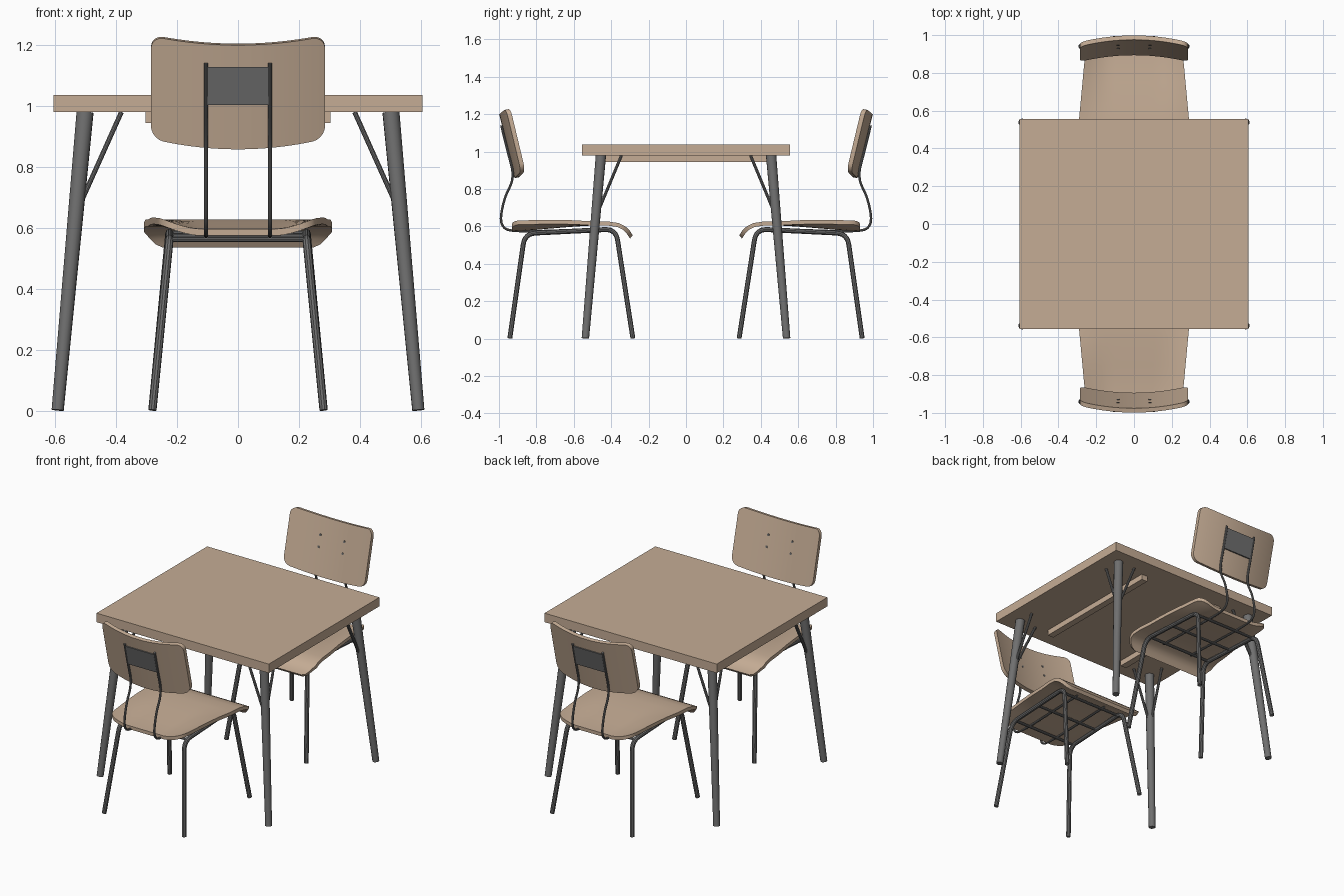
import bpy, bmesh, math
from mathutils import Vector

if "Cube" in bpy.data.objects:
    bpy.data.objects.remove(bpy.data.objects["Cube"])


def material(name, col):
    m = bpy.data.materials.new(name)
    m.diffuse_color = (*col, 1)
    m.use_nodes = True
    m.node_tree.nodes["Principled BSDF"].inputs["Base Color"].default_value = m.diffuse_color
    return m


WOOD = material("light_wood", (0.56, 0.415, 0.30))
METAL = material("grey_metal", (0.16, 0.16, 0.16))


def finish(name, bm, mat, smooth=True):
    bmesh.ops.recalc_face_normals(bm, faces=bm.faces)
    me = bpy.data.meshes.new(name)
    bm.to_mesh(me)
    bm.free()
    ob = bpy.data.objects.new(name, me)
    bpy.context.collection.objects.link(ob)
    me.materials.append(mat)
    if smooth:
        bpy.ops.object.select_all(action='DESELECT')
        ob.select_set(True)
        bpy.context.view_layer.objects.active = ob
        bpy.ops.object.shade_smooth_by_angle(angle=math.radians(35))
    return ob


def box(name, x, y, z, mat):
    bm = bmesh.new()
    bmesh.ops.create_cube(bm, size=1)
    for v in bm.verts:
        v.co = [lo + (c + 0.5) * (hi - lo) for c, (lo, hi) in zip(v.co, (x, y, z))]
    return finish(name, bm, mat, False)


def fillet(pts, r):
    """Round every inner corner of a path."""
    pts = [Vector(p) for p in pts]
    out = [pts[0]]
    for a, b, c in zip(pts, pts[1:], pts[2:]):
        p = b + (a - b).normalized() * min(r, (a - b).length * 0.5)
        q = b + (c - b).normalized() * min(r, (c - b).length * 0.5)
        for i in range(7):
            t = i / 6
            out.append(p * (1 - t) ** 2 + b * 2 * t * (1 - t) + q * t * t)
    return out + [pts[-1]]


def tube(name, pts, r0, r1=None, res=3):
    """Round metal tube along a path, optionally tapered."""
    cu = bpy.data.curves.new(name, 'CURVE')
    cu.dimensions = '3D'
    cu.bevel_depth = 1
    cu.bevel_resolution = res
    cu.use_fill_caps = True
    sp = cu.splines.new('POLY')
    sp.points.add(len(pts) - 1)
    for i, p in enumerate(pts):
        sp.points[i].co = (*p, 1)
        t = i / (len(pts) - 1)
        sp.points[i].radius = r0 + ((r1 or r0) - r0) * t
    tmp = bpy.data.objects.new("tmp", cu)
    bpy.context.collection.objects.link(tmp)
    bpy.context.view_layer.update()
    me = bpy.data.meshes.new_from_object(tmp.evaluated_get(bpy.context.evaluated_depsgraph_get()))
    bpy.data.objects.remove(tmp)
    bm = bmesh.new()
    bm.from_mesh(me)
    bmesh.ops.remove_doubles(bm, verts=bm.verts, dist=1e-5)
    return finish(name, bm, METAL)


def slab(name, top, bottom, mat):
    """Closed solid between two equally sized point grids."""
    bm = bmesh.new()
    A, B = [[[bm.verts.new(p) for p in row] for row in g] for g in (top, bottom)]
    n, m = len(A), len(A[0])
    for G in (A, B):
        for i in range(n - 1):
            for j in range(m - 1):
                bm.faces.new((G[i][j], G[i][j + 1], G[i + 1][j + 1], G[i + 1][j]))
    rim = ([(0, j) for j in range(m)] + [(i, m - 1) for i in range(1, n)]
           + [(n - 1, j) for j in range(m - 2, -1, -1)] + [(i, 0) for i in range(n - 2, 0, -1)])
    for (a, b), (c, d) in zip(rim, rim[1:] + rim[:1]):
        bm.faces.new((A[a][b], A[c][d], B[c][d], B[a][b]))
    return finish(name, bm, mat)


def lerp_table(tab, x):
    for (x0, z0), (x1, z1) in zip(tab, tab[1:]):
        if x <= x1:
            break
    return z0 + (z1 - z0) * (x - x0) / (x1 - x0)


def corner(d, r):
    """Inset of a rounded corner at distance d from the end."""
    return 0 if d >= r else r - math.sqrt(max(0, r * r - (r - d) ** 2))


# ---- table ----
box("table_top", (-0.605, 0.605), (-0.555, 0.555), (0.98, 1.037), WOOD)
for sx in (-1, 1):
    box("table_rail", sorted((sx * 0.262, sx * 0.304)), (-0.435, 0.435), (0.945, 0.98), WOOD)
    for sy in (-1, 1):
        tube("table_leg", [(sx * 0.592, sy * 0.538, 0.002), (sx * 0.502, sy * 0.455, 0.98)], 0.02, 0.028, 5)
        tube("table_brace", [(sx * 0.522, sy * 0.48, 0.67), (sx * 0.383, sy * 0.458, 0.98)], 0.008)
        tube("table_brace", [(sx * 0.53, sy * 0.478, 0.66), (sx * 0.505, sy * 0.345, 0.98)], 0.008)

# ---- chairs ----
SEAT = [(0.285, 0.552), (0.30, 0.577), (0.325, 0.601), (0.36, 0.618), (0.42, 0.627), (0.50, 0.627),
        (0.60, 0.621), (0.70, 0.613), (0.80, 0.604), (0.87, 0.599), (0.93, 0.597)]
Y0, Y1 = SEAT[0][0], SEAT[-1][0]


def seat_grids(s):
    ys = sorted({y for y, _ in SEAT} | {Y0 + 0.005, 0.34, Y1 - 0.004, Y1 - 0.015, Y1 - 0.03, 0.65, 0.75})
    us = [-1 + i / 8 for i in range(17)]
    top, bot = [], []
    for y in ys:
        w = 0.316 - 0.06 * (y - Y0) / (Y1 - Y0)
        w -= corner(y - Y0, 0.07) + corner(Y1 - y, 0.05)
        z = lerp_table(SEAT, y)
        slope = (lerp_table(SEAT, min(y + 0.01, Y1)) - lerp_table(SEAT, max(y - 0.01, Y0))) / 0.02
        nrm = Vector((0, -slope, 1)).normalized() * 0.022
        back = max(0, (y - 0.5) / (Y1 - 0.5))
        rt, rb = [], []
        for u in us:
            lift = 0.03 * back * max(0, (abs(u * w) - 0.13) / 0.11) ** 1.5
            rt.append((u * w, s * y, z + lift))
            rb.append((u * w, s * (y - nrm.y), z + lift - nrm.z))
        top.append(rt)
        bot.append(rb)
    return top, bot


W = 0.286


def back_y(x, z):
    """Rear surface of the backrest: leaning and curved around the sitter."""
    return 0.917 + 0.24 * (z - 0.86) - 0.043 * (x / W) ** 2


def backrest_grids(s):
    half = [0, 0.04, 0.08, 0.12, 0.16, 0.2, 0.23, 0.245, 0.258, 0.27, 0.279, 0.284, W]
    outer, inner = [], []
    for x in [-x for x in half[:0:-1]] + half:
        k = (x / W) ** 2
        c = corner(W - abs(x), 0.042)
        lo, hi = 0.858 + 0.035 * k + c, 1.2 + 0.03 * k - c
        zs = [lo + (hi - lo) * i / 2 for i in range(3)]
        outer.append([(x, s * back_y(x, z), z) for z in zs])
        inner.append([(x, s * (back_y(x, z) - 0.023), z + 0.005) for z in zs])
    return outer, inner


for s in (-1, 1):
    slab("seat", *seat_grids(s), WOOD)
    slab("backrest", *backrest_grids(s), WOOD)

    # mounting plate behind the backrest
    grids = [[[(x, s * (back_y(0.0, z) + d), z) for z in (1.003, 1.128)] for x in (-0.105, 0.105)]
             for d in (0.0, 0.008)]
    slab("back_plate", *grids, METAL)

    for sx in (-1, 1):
        # side frame: rear leg, seat rail and front leg in one bent tube
        path = [(sx * 0.281, s * 0.942, 0.002), (sx * 0.225, s * 0.862, 0.562),
                (sx * 0.225, s * 0.375, 0.586), (sx * 0.281, s * 0.284, 0.002)]
        tube("side_frame", fillet(path, 0.06), 0.0135)
        # thin rod from under the seat up to the backrest
        x = sx * 0.105
        rod = [(x, s * 0.40, 0.588), (x, s * 0.87, 0.572), (x, s * 1.0, 0.585), (x, s * 0.975, 0.75),
               (x, s * 0.915, 0.86), (x, s * (back_y(0, 1.0) + 0.003), 1.0),
               (x, s * (back_y(0, 1.14) + 0.003), 1.14)]
        tube("back_rod", fillet(rod, 0.085), 0.0068)
        # screws on the front of the backrest
        for z in (1.03, 1.1):
            y = back_y(0.085, z) - 0.0235
            tube("screw", [(sx * 0.085, s * (y + 0.004), z), (sx * 0.085, s * (y - 0.003), z + 0.001)], 0.0075)

    # cross bars under the seat
    for y, z in ((0.42, 0.583), (0.62, 0.573), (0.83, 0.562)):
        tube("cross_bar", [(-0.225, s * y, z), (0.225, s * y, z)], 0.0085)
